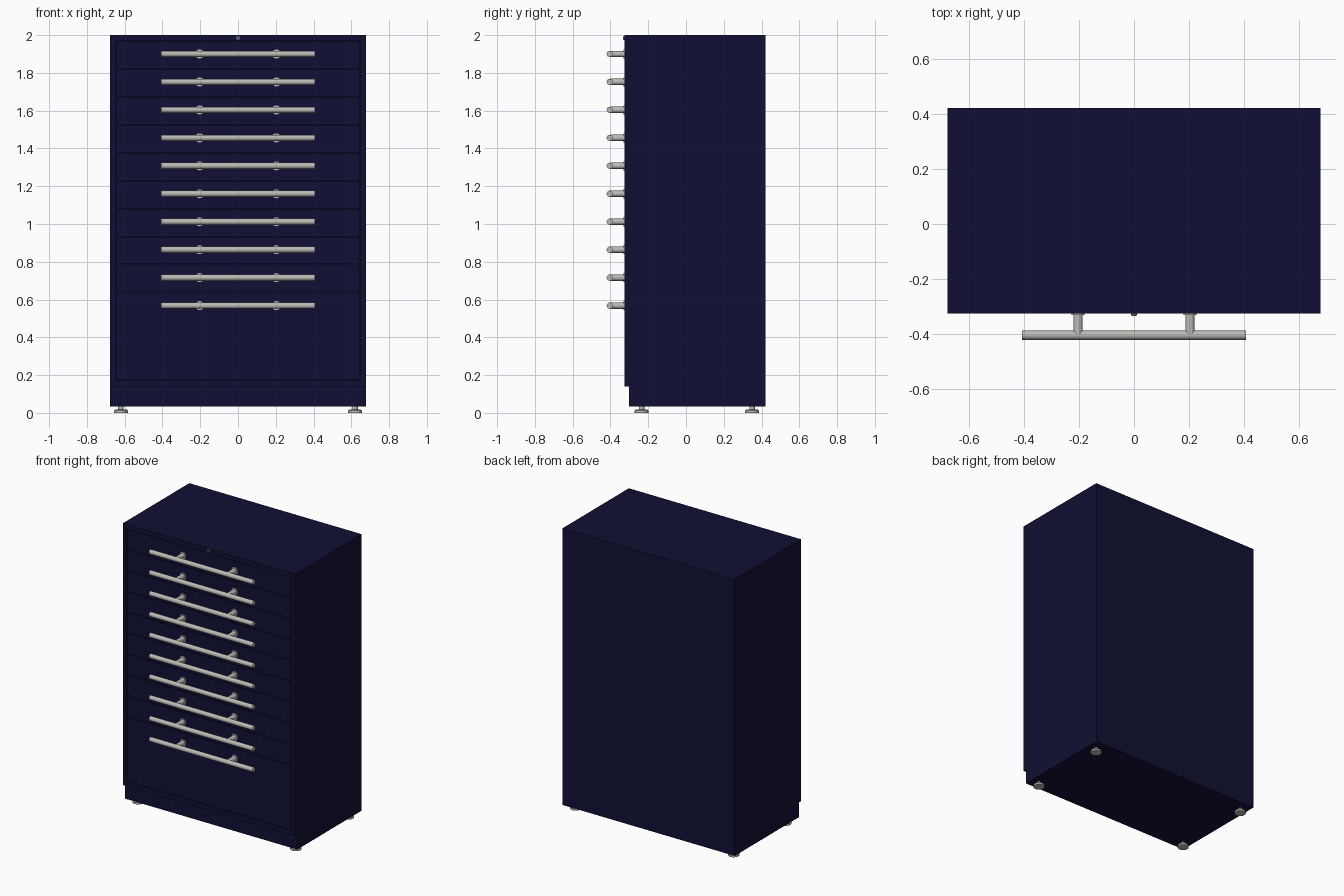
import bpy, bmesh, math
from mathutils import Matrix

if "Cube" in bpy.data.objects:
    bpy.data.objects.remove(bpy.data.objects["Cube"])


def material(name, rgb):
    m = bpy.data.materials.new(name)
    m.diffuse_color = (*rgb, 1)
    m.use_nodes = True
    m.node_tree.nodes["Principled BSDF"].inputs["Base Color"].default_value = m.diffuse_color
    return m


NAVY = material("navy_paint", (0.005, 0.005, 0.035))
STEEL = material("brushed_steel", (0.5, 0.49, 0.46))
DARK = material("dark_metal", (0.12, 0.12, 0.12))


def finish(name, bm, mat, smooth=False):
    bmesh.ops.recalc_face_normals(bm, faces=bm.faces)
    me = bpy.data.meshes.new(name)
    bm.to_mesh(me)
    bm.free()
    ob = bpy.data.objects.new(name, me)
    bpy.context.collection.objects.link(ob)
    if mat:
        me.materials.append(mat)
    if smooth:
        bpy.ops.object.select_all(action='DESELECT')
        ob.select_set(True)
        bpy.context.view_layer.objects.active = ob
        bpy.ops.object.shade_smooth_by_angle(angle=math.radians(35))
    return ob


def box(name, x, y, z, mat):
    bm = bmesh.new()
    size = Matrix.Diagonal((x[1] - x[0], y[1] - y[0], z[1] - z[0], 1))
    mid = Matrix.Translation((sum(x) / 2, sum(y) / 2, sum(z) / 2))
    bmesh.ops.create_cube(bm, size=1, matrix=mid @ size)
    return finish(name, bm, mat)


def add_cyl(bm, axis, centre, r, a, b, seg=24, r2=None):
    # cylinder along an axis, from a to b measured on that axis
    c = list(centre)
    c["xyz".index(axis)] = (a + b) / 2
    rot = {"x": Matrix.Rotation(math.pi / 2, 4, 'Y'),
           "y": Matrix.Rotation(-math.pi / 2, 4, 'X'),
           "z": Matrix.Identity(4)}[axis]
    bmesh.ops.create_cone(bm, cap_ends=True, segments=seg, radius1=r,
                          radius2=r if r2 is None else r2, depth=b - a,
                          matrix=Matrix.Translation(c) @ rot)


W, FRONT, BACK = 0.677, -0.325, 0.42
OPEN_X, OPEN_TOP, OPEN_BOTTOM = 0.647, 1.969, 0.173
GAP, PITCH = 0.004, 0.148

# Carcass: side profile with toe step, extruded across the width
bm = bmesh.new()
profile = [(-0.302, 0.035), (BACK, 0.035), (BACK, 2.0), (FRONT, 2.0),
           (FRONT, 0.14), (-0.302, 0.14)]
face = bm.faces.new([bm.verts.new((-W, y, z)) for y, z in profile])
ext = bmesh.ops.extrude_face_region(bm, geom=[face])["geom"]
bmesh.ops.translate(bm, vec=(2 * W, 0, 0),
                    verts=[v for v in ext if isinstance(v, bmesh.types.BMVert)])
cabinet = finish("cabinet_body", bm, NAVY)

# Drawer opening
cutter = box("opening_cutter", (-OPEN_X, OPEN_X), (FRONT - 0.1, FRONT + 0.025),
             (OPEN_BOTTOM, OPEN_TOP), NAVY)
cutter.hide_render = True
cutter.hide_viewport = True
cut = cabinet.modifiers.new("opening", 'BOOLEAN')
cut.operation = 'DIFFERENCE'
cut.solver = 'EXACT'
cut.object = cutter

# Ten drawers with bar handles; the bottom one is deep
for i in range(10):
    top = OPEN_TOP - GAP / 2 - i * PITCH
    bottom = top - PITCH + GAP if i < 9 else OPEN_BOTTOM + GAP
    box(f"drawer_front_{i + 1}", (-OPEN_X + GAP, OPEN_X - GAP),
        (FRONT, FRONT + 0.025), (bottom, top), NAVY)
    z = 1.9 - i * PITCH
    bm = bmesh.new()
    add_cyl(bm, "x", (0, -0.4035, z), 0.0165, -0.407, 0.407)
    for x in (-0.203, 0.203):
        add_cyl(bm, "y", (x, 0, z), 0.017, -0.4, FRONT)
        add_cyl(bm, "y", (x, 0, z), 0.024, FRONT - 0.005, FRONT)
    finish(f"drawer_handle_{i + 1}", bm, STEEL, True)

# Lock in the top rail
bm = bmesh.new()
add_cyl(bm, "y", (0, 0, 1.985), 0.011, FRONT - 0.007, FRONT + 0.005)
add_cyl(bm, "y", (0, 0, 1.985), 0.007, FRONT - 0.009, FRONT)
finish("lock", bm, DARK, True)

# Levelling feet
for sx, side in ((-1, "left"), (1, "right")):
    for y, end in ((-0.235, "front"), (0.35, "back")):
        bm = bmesh.new()
        add_cyl(bm, "z", (sx * 0.62, y, 0), 0.037, 0, 0.012, 32)
        add_cyl(bm, "z", (sx * 0.62, y, 0), 0.037, 0.012, 0.018, 32, 0.03)
        add_cyl(bm, "z", (sx * 0.62, y, 0), 0.014, 0.015, 0.04)
        finish(f"{end}_{side}_foot", bm, STEEL, True)
